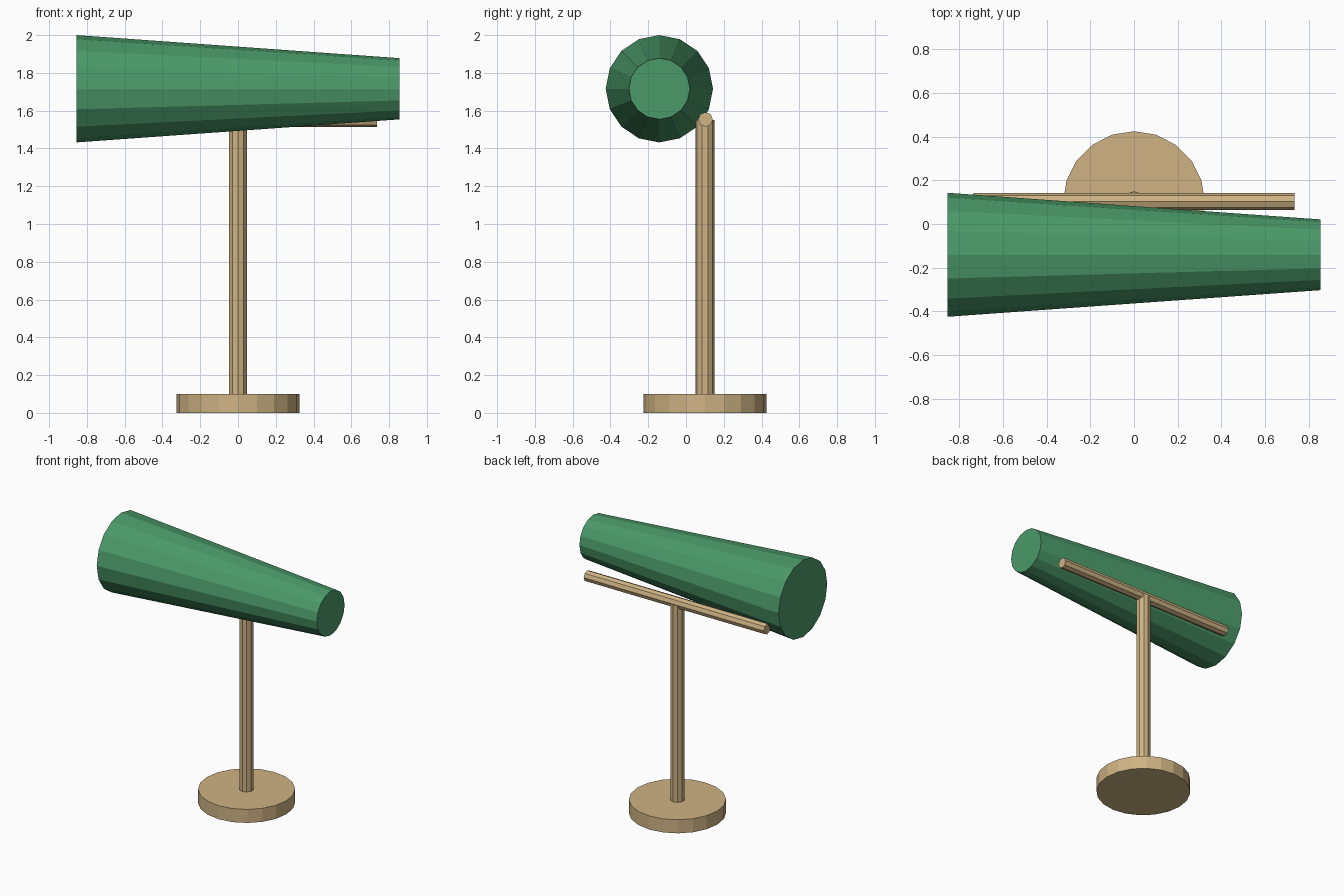
import bpy
from math import pi

if "Cube" in bpy.data.objects:
    bpy.data.objects.remove(bpy.data.objects["Cube"])


def material(name, color):
    m = bpy.data.materials.new(name)
    m.diffuse_color = (*color, 1)
    m.use_nodes = True
    m.node_tree.nodes["Principled BSDF"].inputs["Base Color"].default_value = m.diffuse_color
    return m


def tube(name, mat, sides, r1, r2, length, center, along_x=False):
    """Capped, flat-faced tapered cylinder, upright or lying along +x."""
    bpy.ops.mesh.primitive_cone_add(
        vertices=sides, radius1=r1, radius2=r2, depth=length,
        location=center, rotation=(0, pi / 2 if along_x else 0, 0))
    ob = bpy.context.object
    ob.name = name
    ob.data.materials.append(mat)
    return ob


green = material("green", (0.07, 0.32, 0.14))
wood = material("wood", (0.62, 0.45, 0.23))

STAND_Y = 0.10

# stand: round foot, post and crossbar
tube("base", wood, 20, 0.325, 0.325, 0.10, (0, STAND_Y, 0.05))
tube("post", wood, 10, 0.05, 0.05, 1.45, (0, STAND_Y, 0.825))
tube("crossbar", wood, 8, 0.039, 0.039, 1.47, (0, STAND_Y + 0.003, 1.553), True)

# tapered body, wide end at -x
tube("tapered_body", green, 16, 0.284, 0.162, 1.71, (0, -0.141, 1.716), True)
